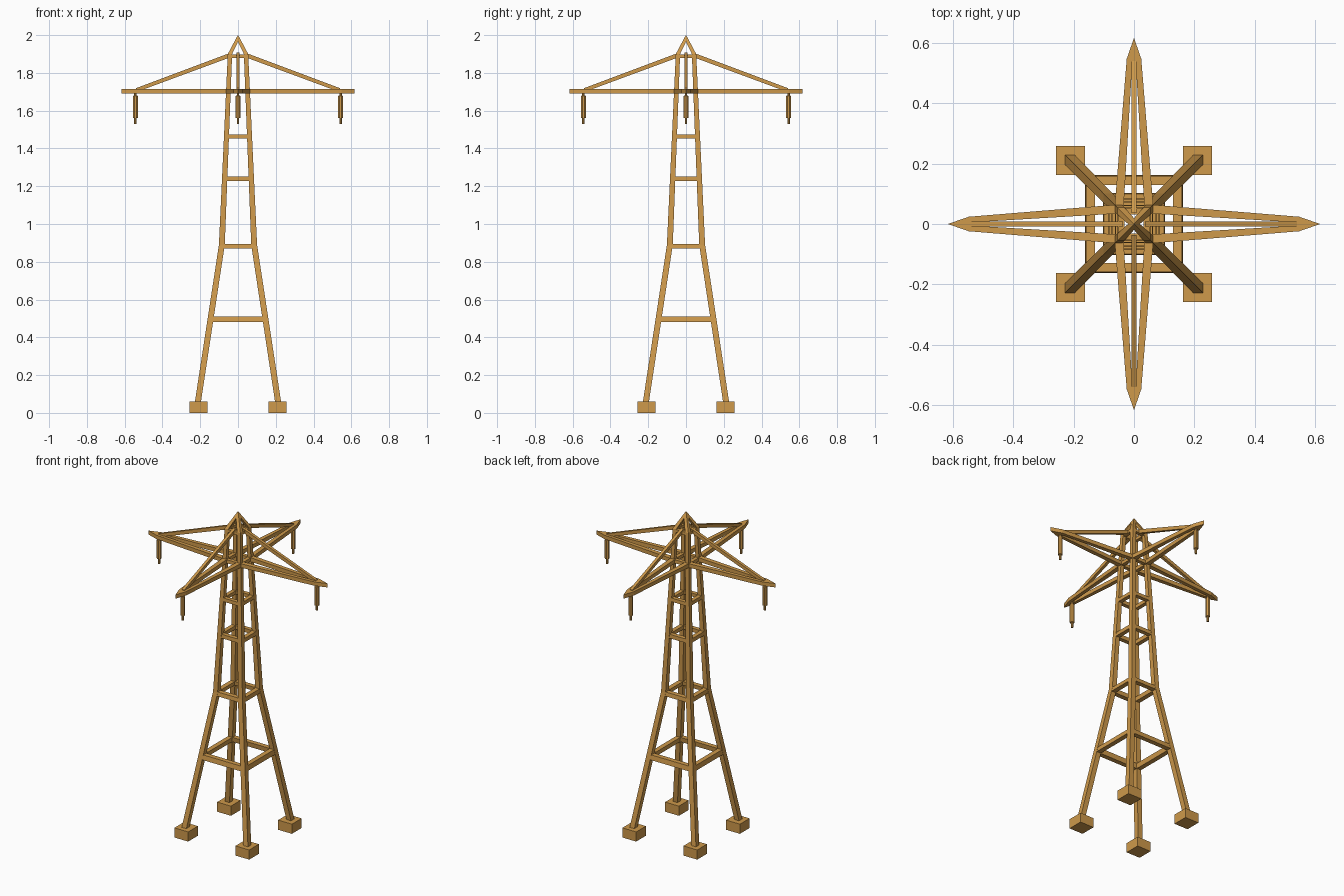
import bpy, bmesh, math
from mathutils import Matrix

if "Cube" in bpy.data.objects:
    bpy.data.objects.remove(bpy.data.objects["Cube"])

paint = bpy.data.materials.new("ochre_paint")
paint.diffuse_color = (0.62, 0.32, 0.07, 1)
paint.use_nodes = True
paint.node_tree.nodes["Principled BSDF"].inputs["Base Color"].default_value = paint.diffuse_color


def finish(name, bm, turn=0):
    bmesh.ops.rotate(bm, verts=bm.verts, cent=(0, 0, 0),
                     matrix=Matrix.Rotation(math.radians(turn), 3, 'Z'))
    bmesh.ops.recalc_face_normals(bm, faces=bm.faces)
    me = bpy.data.meshes.new(name)
    bm.to_mesh(me)
    bm.free()
    me.materials.append(paint)
    ob = bpy.data.objects.new(name, me)
    bpy.context.collection.objects.link(ob)
    return ob


def loft(bm, sections):
    """Skin a closed tube through equal-length point loops."""
    loops = [[bm.verts.new(p) for p in s] for s in sections]
    n = len(loops[0])
    for a, b in zip(loops, loops[1:]):
        for i in range(n):
            j = (i + 1) % n
            bm.faces.new((a[i], a[j], b[j], b[i]))
    bm.faces.new(loops[0])
    bm.faces.new(loops[-1])


# Leg profile: height, inner offset, outer offset from the centre line
LEG = [(0.04, 0.199, 0.231), (0.89, 0.070, 0.101), (1.90, 0.031, 0.054),
       (1.965, 0.0, 0.0195), (2.0, 0.0, 0.0005)]


def leg_at(z):
    for (z0, i0, o0), (z1, i1, o1) in zip(LEG, LEG[1:]):
        if z <= z1:
            t = (z - z0) / (z1 - z0)
            return i0 + (i1 - i0) * t, o0 + (o1 - o0) * t


def square(r, z):
    return [(r, r, z), (-r, r, z), (-r, -r, z), (r, -r, z)]


# Footings and bent legs meeting at the peak
for k in range(4):
    bm = bmesh.new()
    bmesh.ops.create_cube(bm, size=1)
    bmesh.ops.scale(bm, vec=(0.095, 0.095, 0.06), verts=bm.verts)
    bmesh.ops.translate(bm, vec=(0.21, 0.21, 0.03), verts=bm.verts)
    finish("footing", bm, 90 * k)
    bm = bmesh.new()
    loft(bm, [[(i, i, z), (o, i, z), (o, o, z), (i, o, z)] for z, i, o in LEG])
    finish("leg", bm, 90 * k)

# Square bracing frames that follow the taper of the legs
for z0, z1 in [(0.48, 0.51), (0.87, 0.895), (1.228, 1.252),
               (1.453, 1.475), (1.692, 1.713), (1.88, 1.898)]:
    bm = bmesh.new()
    rings = []
    for z, side in [(z0, 1), (z1, 1), (z1, 0), (z0, 0)]:
        r = leg_at(z)[side] + (-0.001 if side else 0.001)
        rings.append([bm.verts.new(p) for p in square(r, z)])
    for a, b in zip(rings, rings[1:] + rings[:1]):
        for i in range(4):
            j = (i + 1) % 4
            bm.faces.new((a[i], a[j], b[j], b[i]))
    finish("bracing_frame", bm)

# Four cross arms with a stay and a hanging insulator each
half = [(0.045, 0.035), (0.045, 0.065), (0.547, 0.024), (0.616, 0.0)]
outline = half + [(0.547, -0.024), (0.045, -0.065), (0.045, -0.035),
                  (0.53, -0.006), (0.53, 0.006)]
for k in range(4):
    bm = bmesh.new()
    loft(bm, [[(x, y, z) for x, y in outline] for z in (1.691, 1.715)])
    finish("cross_arm", bm, 90 * k)

    bm = bmesh.new()
    w = 0.009
    loft(bm, [[(x, -w, z0), (x, w, z0), (x, w, z1), (x, -w, z1)]
              for x, z0, z1 in [(0.036, 1.884, 1.908), (0.54, 1.698, 1.719)]])
    finish("stay", bm, 90 * k)

    bm = bmesh.new()
    prof = [(0.007, 1.53), (0.007, 1.56), (0.014, 1.562), (0.014, 1.678),
            (0.007, 1.68), (0.007, 1.70)]
    loft(bm, [[(0.543 + r * math.cos(math.pi * (i + .5) / 4),
                r * math.sin(math.pi * (i + .5) / 4), z) for i in range(8)]
              for r, z in prof])
    finish("insulator", bm, 90 * k)
